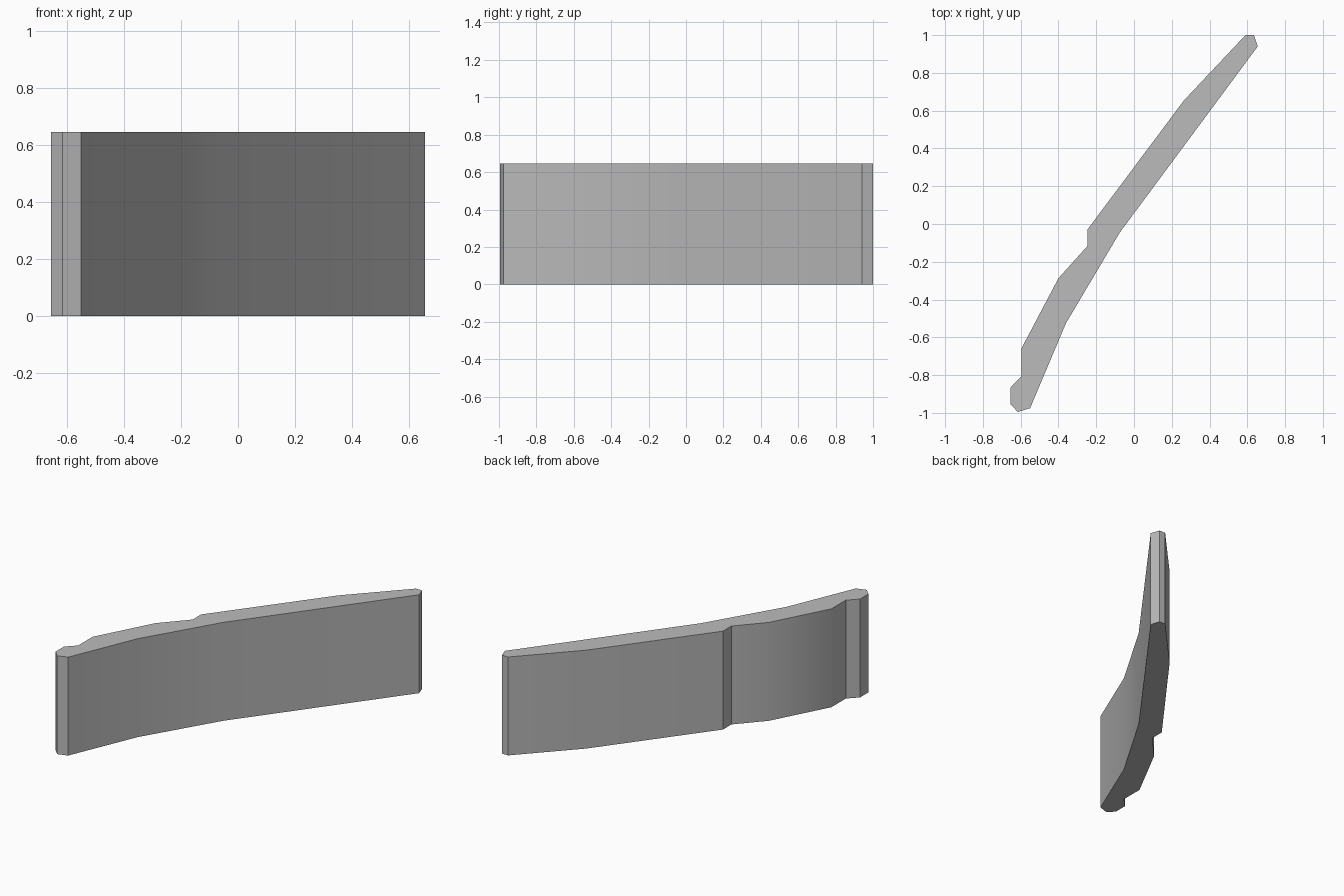
import bpy
import bmesh

cube = bpy.data.objects.get("Cube")
if cube:
    bpy.data.objects.remove(cube, do_unlink=True)

HEIGHT = 0.645

# Plan outline of the curved panel, counter-clockwise from the front tip
OUTLINE = [
    (-0.615, -0.995), (-0.55, -0.975), (-0.36, -0.525), (-0.075, -0.045),
    (0.655, 0.94), (0.635, 1.0), (0.59, 1.0), (0.265, 0.655),
    (-0.247, -0.03), (-0.247, -0.117), (-0.4, -0.287), (-0.595, -0.657),
    (-0.595, -0.805), (-0.655, -0.867), (-0.655, -0.953),
]

# Plain grey
grey = bpy.data.materials.new("plain_grey")
grey.use_nodes = True
colour = (0.5, 0.5, 0.5, 1.0)
grey.diffuse_color = colour
grey.node_tree.nodes["Principled BSDF"].inputs["Base Color"].default_value = colour

# Panel: outline extruded straight up
bm = bmesh.new()
base = bm.faces.new([bm.verts.new((x, y, 0)) for x, y in OUTLINE])
top = bmesh.ops.extrude_face_region(bm, geom=[base], use_keep_orig=True)
top_verts = [g for g in top["geom"] if isinstance(g, bmesh.types.BMVert)]
bmesh.ops.translate(bm, verts=top_verts, vec=(0, 0, HEIGHT))
bmesh.ops.recalc_face_normals(bm, faces=bm.faces)
mesh = bpy.data.meshes.new("curved_panel")
bm.to_mesh(mesh)
bm.free()
mesh.materials.append(grey)

panel = bpy.data.objects.new("curved_panel", mesh)
bpy.context.collection.objects.link(panel)
bpy.ops.object.select_all(action="DESELECT")
panel.select_set(True)
bpy.context.view_layer.objects.active = panel
bpy.ops.object.shade_smooth_by_angle()
